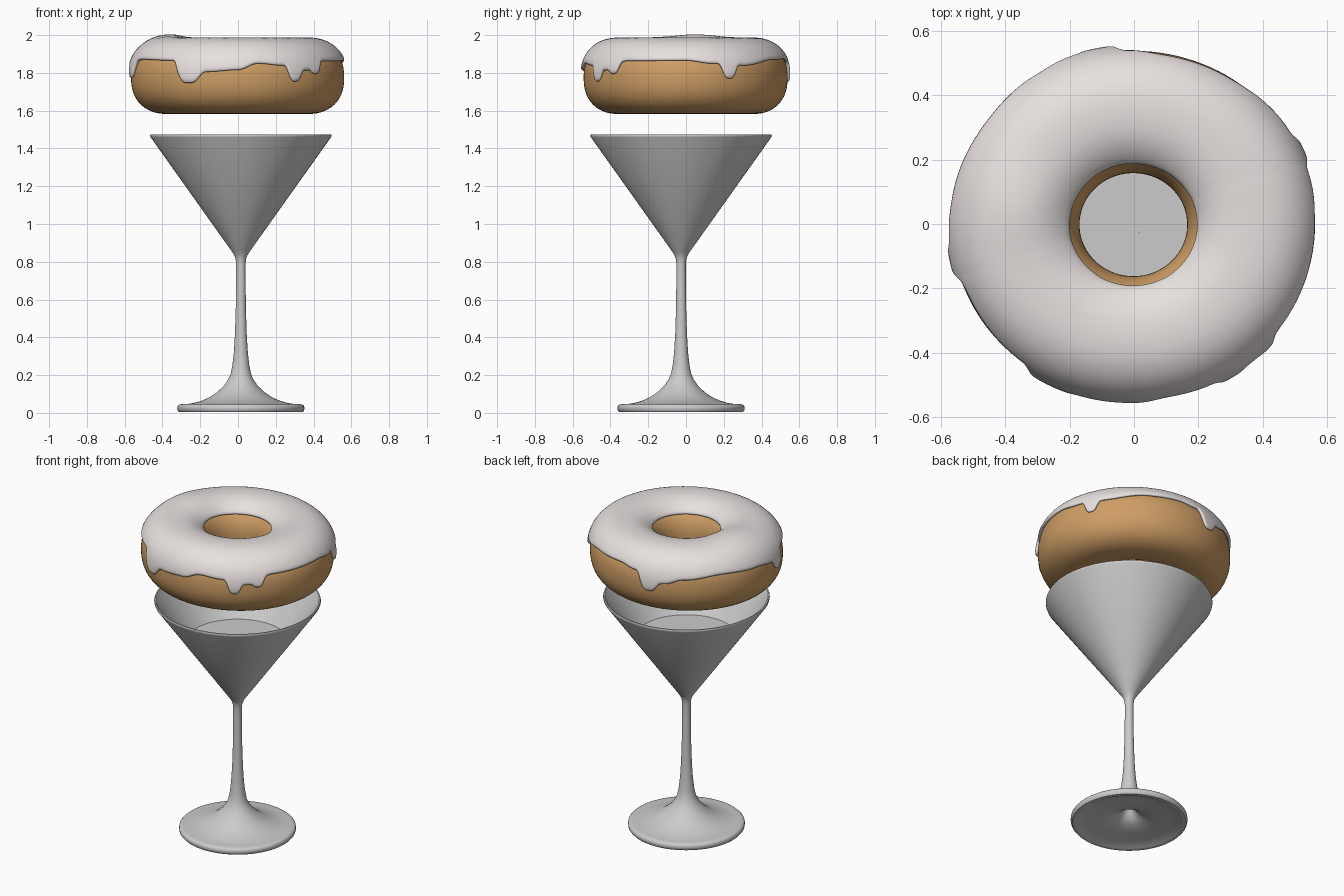
import bpy, math

if "Cube" in bpy.data.objects:
    bpy.data.objects.remove(bpy.data.objects["Cube"])

TAU = 2 * math.pi


def add_object(name, verts, faces, color=None):
    mesh = bpy.data.meshes.new(name)
    mesh.from_pydata(verts, [], faces)
    mesh.update()
    ob = bpy.data.objects.new(name, mesh)
    bpy.context.collection.objects.link(ob)
    if color:
        mat = bpy.data.materials.new(name + "_color")
        mat.diffuse_color = (*color, 1)
        mat.use_nodes = True
        mat.node_tree.nodes["Principled BSDF"].inputs["Base Color"].default_value = mat.diffuse_color
        mesh.materials.append(mat)
    bpy.ops.object.select_all(action='DESELECT')
    ob.select_set(True)
    bpy.context.view_layer.objects.active = ob
    bpy.ops.object.shade_smooth_by_angle(angle=math.radians(40))
    return ob


def swept_grid(name, point, n, m, closed, color=None):
    """Ring of n columns (closed), each with m points from point(i, j)."""
    verts = [point(i, j) for i in range(n) for j in range(m)]
    faces = []
    for i in range(n):
        k = (i + 1) % n
        for j in range(m if closed else m - 1):
            l = (j + 1) % m
            faces.append((i * m + j, k * m + j, k * m + l, i * m + l))
    return add_object(name, verts, faces, color)


def lathe(name, profile, cx, cy, n=96):
    """Revolve a profile that runs from the bottom up on the outside."""
    def point(i, j):
        r, z = profile[j]
        r = max(r, 0.0005)
        a = TAU * i / n
        return (cx + r * math.cos(a), cy + r * math.sin(a), z)
    return swept_grid(name, point, n, len(profile), False)


# Glass: hollow foot, flared stem, thin conical bowl
CX, CY = 0.015, -0.026
lathe("martini_glass", [
    (0, 0.13), (0.012, 0.122), (0.03, 0.09), (0.055, 0.06), (0.09, 0.04), (0.15, 0.026),
    (0.22, 0.018), (0.29, 0.014), (0.305, 0.006), (0.315, 0.004), (0.328, 0.005),
    (0.335, 0.013), (0.337, 0.025), (0.335, 0.036), (0.328, 0.043), (0.315, 0.046),
    (0.29, 0.046), (0.25, 0.052), (0.205, 0.065), (0.165, 0.083), (0.125, 0.11),
    (0.09, 0.143), (0.068, 0.175), (0.054, 0.205), (0.045, 0.25), (0.037, 0.32),
    (0.031, 0.42), (0.027, 0.55), (0.025, 0.7), (0.025, 0.79), (0.028, 0.815),
    (0.034, 0.832), (0.043, 0.848), (0.055, 0.865), (0.478, 1.46), (0.4805, 1.468),
    (0.478, 1.475), (0.471, 1.475), (0.465, 1.466), (0.045, 0.873), (0.025, 0.86), (0, 0.855),
], CX, CY)

# Drink: inverted cone filling the bowl
lathe("drink", [(0, 0.862), (0.025, 0.866), (0.046, 0.878), (0.297, 1.216), (0, 1.216)], CX, CY)

# Doughnut cross-section: a rounded, slightly squared oval
R0, HW, ZC, HH, POW = 0.35, 0.19, 1.775, 0.193, 2.3


def spow(v, p):
    return math.copysign(abs(v) ** p, v)


def ring_point(a, t):
    r = R0 + HW * spow(math.cos(t), 2 / POW)
    z = ZC + HH * spow(math.sin(t), 2 / POW)
    x, y = 1.045 * r * math.cos(a), r * math.sin(a)
    lump = 0.017 * math.exp(-((x + 0.35) ** 2 + (y - 0.05) ** 2) / 0.02)
    return (x - 0.002, y - 0.002, z + lump * max(0, (z - ZC) / HH))


def t_of_z(z):
    return math.asin(spow((z - ZC) / HH, POW / 2))


NB, MB = 128, 56
swept_grid("doughnut", lambda i, j: ring_point(TAU * i / NB, TAU * j / MB),
           NB, MB, True, (0.62, 0.34, 0.13))

# Icing lower edge: (angle, height) keys plus drips (angle, bottom, half width)
EDGE = [(0, 1.86), (15, 1.845), (34, 1.835), (60, 1.865), (80, 1.87), (92, 1.855), (110, 1.805),
        (122, 1.835), (145, 1.855), (170, 1.845), (185, 1.83), (205, 1.865), (233, 1.86),
        (254, 1.803), (270, 1.812), (281, 1.845), (295, 1.835), (309, 1.81), (325, 1.858),
        (360, 1.86)]
DRIPS = [(243, 1.745, 7), (302, 1.752, 4), (316, 1.792, 3.5), (25, 1.768, 4.2),
         (101, 1.75, 5.5), (192, 1.77, 5)]


def edge_height(deg):
    for (a0, z0), (a1, z1) in zip(EDGE, EDGE[1:]):
        if a0 <= deg <= a1:
            f = (1 - math.cos(math.pi * (deg - a0) / (a1 - a0))) / 2
            z = z0 + (z1 - z0) * f
            break
    for a, bottom, w in DRIPS:
        d = (deg - a + 180) % 360 - 180
        z += (bottom - z) * math.exp(-(d / w) ** 4)
    return z


NI, MI = 360, 16


def icing_point(i, j):
    deg = 360 * i / NI
    t0 = t_of_z(edge_height(deg))
    t1 = math.pi - t_of_z(1.905)
    return ring_point(math.radians(deg), t0 + (t1 - t0) * j / (MI - 1))


icing = swept_grid("icing", icing_point, NI, MI, False, (0.8, 0.75, 0.74))
shell = icing.modifiers.new("shell", 'SOLIDIFY')
shell.thickness, shell.offset = 0.02, 1
soft = icing.modifiers.new("soft", 'SUBSURF')
soft.levels = soft.render_levels = 1
for p in icing.data.polygons:
    p.use_smooth = True
